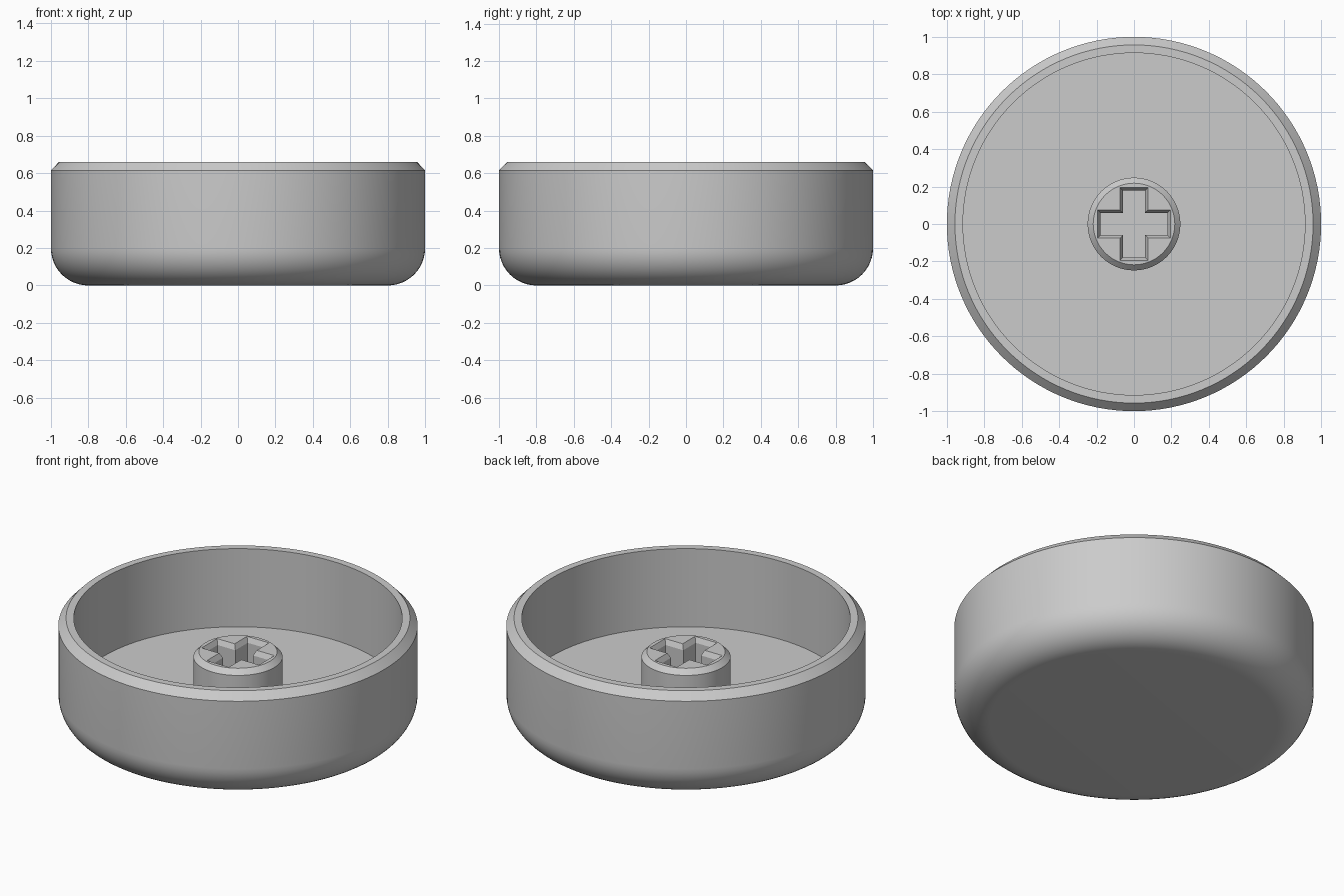
import bpy
import bmesh
import math

cube = bpy.data.objects.get("Cube")
if cube:
    bpy.data.objects.remove(cube, do_unlink=True)

grey = bpy.data.materials.new("plain grey")
grey.use_nodes = True
colour = (0.6, 0.6, 0.6, 1)
grey.diffuse_color = colour
grey.node_tree.nodes["Principled BSDF"].inputs["Base Color"].default_value = colour


def make_object(name, bm):
    bmesh.ops.recalc_face_normals(bm, faces=bm.faces)
    mesh = bpy.data.meshes.new(name)
    bm.to_mesh(mesh)
    bm.free()
    mesh.materials.append(grey)
    obj = bpy.data.objects.new(name, mesh)
    bpy.context.collection.objects.link(obj)
    return obj


def activate(obj):
    bpy.ops.object.select_all(action='DESELECT')
    obj.select_set(True)
    bpy.context.view_layer.objects.active = obj


def loft(name, rings):
    """Skin equal-length rings of points and cap both ends."""
    bm = bmesh.new()
    loops = [[bm.verts.new(p) for p in ring] for ring in rings]
    n = len(loops[0])
    for a, b in zip(loops, loops[1:]):
        for i in range(n):
            j = (i + 1) % n
            bm.faces.new((a[i], a[j], b[j], b[i]))
    bm.faces.new(loops[0])
    bm.faces.new(loops[-1])
    return make_object(name, bm)


def circle(r, z, sides=128):
    return [(r * math.cos(t), r * math.sin(t), z)
            for t in (math.tau * i / sides for i in range(sides))]


def cross(reach, half, z):
    """Plus-shaped outline made from one arm turned four times."""
    points = []
    for k in range(4):
        c, s = round(math.cos(k * math.pi / 2)), round(math.sin(k * math.pi / 2))
        for x, y in ((reach, -half), (reach, half), (half, half)):
            points.append((x * c - y * s, x * s + y * c, z))
    return points


# Round cup: filleted base, chamfered rim, straight inner wall and floor
RADIUS, FILLET, RIM, FLOOR, STEPS = 1.0, 0.2, 0.66, 0.18, 12
profile = []
for i in range(STEPS + 1):
    a = math.pi / 2 * i / STEPS
    profile.append((RADIUS - FILLET + FILLET * math.sin(a), FILLET - FILLET * math.cos(a)))
profile += [(RADIUS, 0.615), (0.957, RIM), (0.914, RIM), (0.914, FLOOR)]
cup = loft("cup", [circle(r, z) for r, z in profile])

# Central stem with a chamfered top
TOP = 0.453
stem = loft("stem", [circle(r, z, 64) for r, z in
                     ((0.248, FLOOR - 0.02), (0.248, TOP - 0.03), (0.218, TOP))])

# Cross-shaped socket with a flared mouth, cut through to the cup floor
LEAD = 0.03
cutter = loft("socket_cutter", [cross(0.18, 0.06, 0.1),
                                cross(0.18, 0.06, TOP - LEAD),
                                cross(0.21, 0.09, TOP + LEAD)])
cutter.hide_render = True
cut = stem.modifiers.new("socket", 'BOOLEAN')
cut.operation = 'DIFFERENCE'
cut.solver = 'EXACT'
cut.object = cutter
activate(stem)
bpy.ops.object.modifier_apply(modifier=cut.name)
bpy.data.objects.remove(cutter, do_unlink=True)

# Smooth curved walls, crisp edges
for obj in (cup, stem):
    activate(obj)
    bpy.ops.object.shade_smooth_by_angle(angle=math.radians(25))
